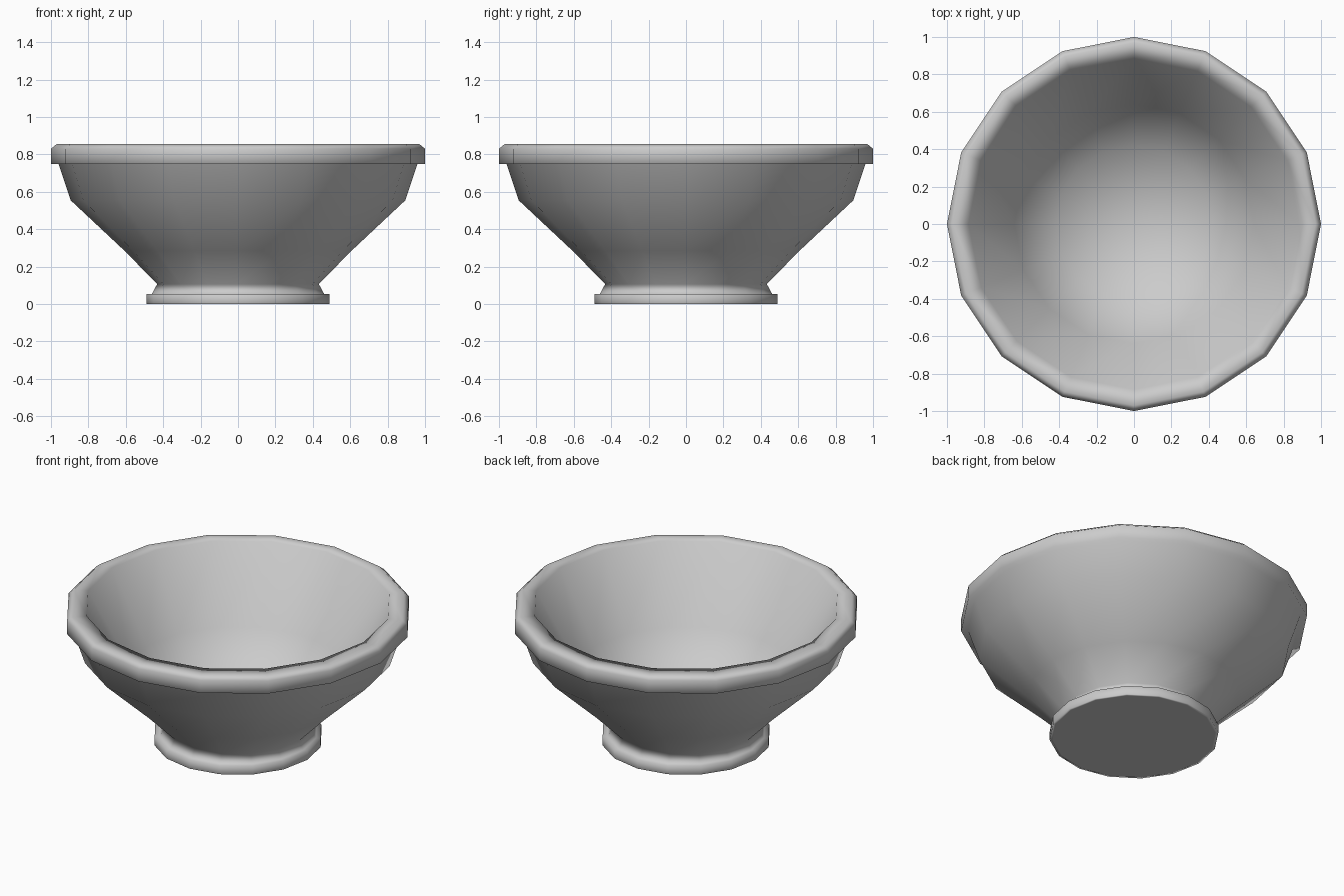
import bpy, bmesh, math

if "Cube" in bpy.data.objects:
    bpy.data.objects.remove(bpy.data.objects["Cube"])

SIDES = 16

def lathe(name, profile):
    """Spin a (radius, height) profile around z; radius 0 becomes a pole."""
    bm = bmesh.new()
    rings = []
    for r, z in profile:
        if r == 0:
            rings.append([bm.verts.new((0, 0, z))] * SIDES)
        else:
            rings.append([bm.verts.new((r * math.cos(2 * math.pi * i / SIDES),
                                        r * math.sin(2 * math.pi * i / SIDES), z))
                          for i in range(SIDES)])
    for a, b in zip(rings, rings[1:]):
        for i in range(SIDES):
            j = (i + 1) % SIDES
            bm.faces.new(dict.fromkeys((a[i], a[j], b[j], b[i])))
    bmesh.ops.recalc_face_normals(bm, faces=bm.faces)
    for f in bm.faces:
        f.smooth = True
    mesh = bpy.data.meshes.new(name)
    bm.to_mesh(mesh)
    bm.free()
    ob = bpy.data.objects.new(name, mesh)
    bpy.context.collection.objects.link(ob)
    # large faces dominate the soft shading
    ob.modifiers.new("soft_normals", 'WEIGHTED_NORMAL').mode = 'FACE_AREA'
    return ob

# Bowl: foot, flared wall, overhanging rim and hollow inside in one closed profile
lathe("bowl", [
    (0, 0), (0.47, 0), (0.488, 0), (0.488, 0.055), (0.46, 0.055), (0.432, 0.107),  # foot
    (0.607, 0.285), (0.895, 0.555), (0.96, 0.75),            # outer wall
    (1.0, 0.75), (1.0, 0.83), (0.97, 0.855), (0.885, 0.855),  # rim
    (0.64, 0.42), (0.42, 0.19), (0, 0.16),                   # inside
])
